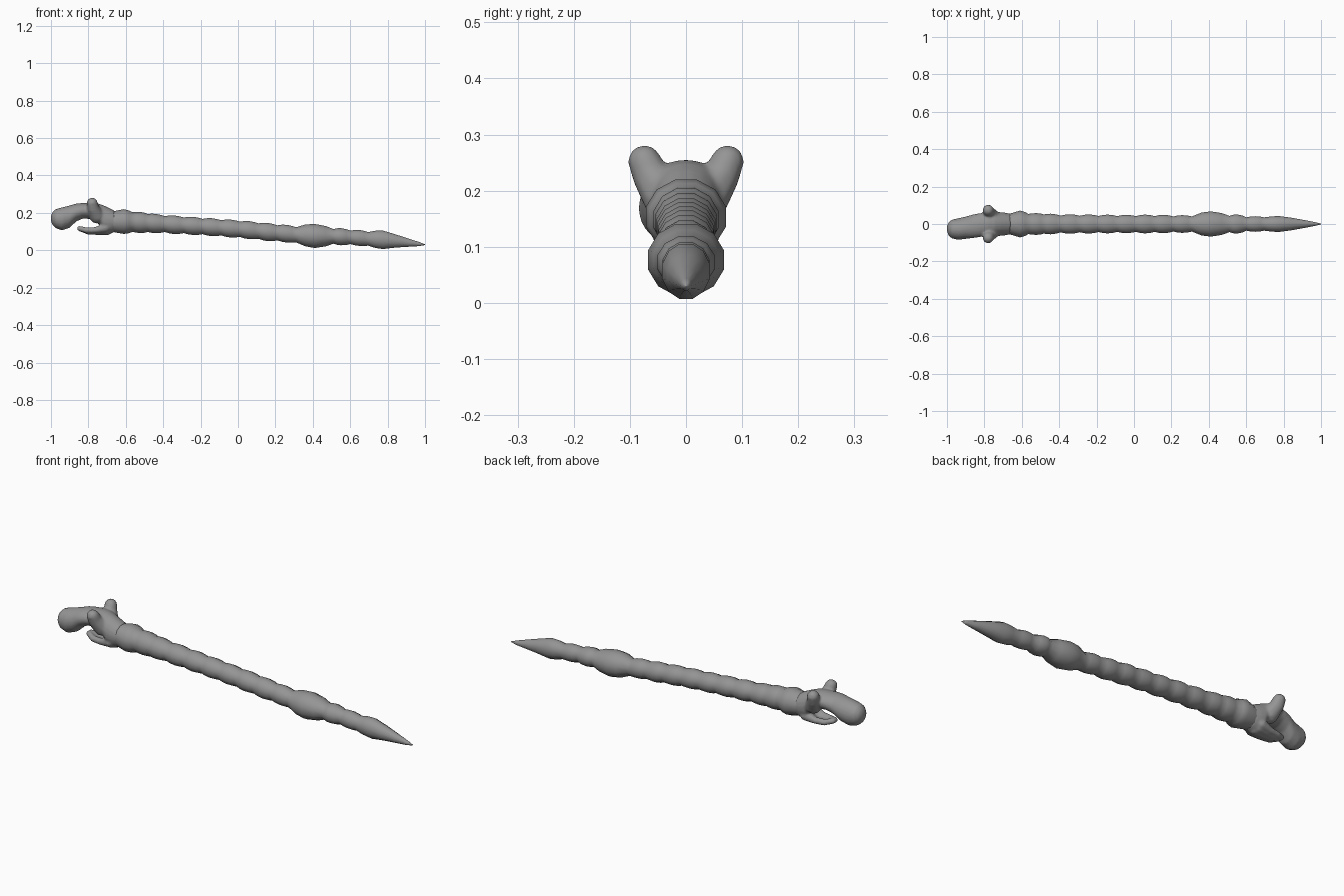
import bpy, bmesh, math
from mathutils import Vector

if "Cube" in bpy.data.objects:
    bpy.data.objects.remove(bpy.data.objects["Cube"])

grey = bpy.data.materials.new("plain grey")
grey.diffuse_color = (0.3, 0.3, 0.3, 1)
grey.use_nodes = True
grey.node_tree.nodes["Principled BSDF"].inputs["Base Color"].default_value = grey.diffuse_color


def loft(bm, rings, sides):
    """Skin elliptical rings (x, y, z, half width, half height) along x."""
    loops = []
    for x, y, z, w, h in rings:
        loops.append([bm.verts.new((x, y + w * math.cos(a), z + h * math.sin(a)))
                      for a in (2 * math.pi * (i + 0.5) / sides for i in range(sides))])
    for a, b in zip(loops, loops[1:]):
        for i in range(sides):
            j = (i + 1) % sides
            bm.faces.new((a[i], a[j], b[j], b[i]))
    bm.faces.new(loops[0])
    bm.faces.new(loops[-1])


def chain(bm, points, steps=8):
    """Rounded limb made of overlapping balls (x, y, z, radius)."""
    for p, q in zip(points, points[1:]):
        for i in range(steps + 1):
            t = i / steps
            x, y, z, r = [u + (v - u) * t for u, v in zip(p, q)]
            res = bmesh.ops.create_icosphere(bm, subdivisions=2, radius=r)
            bmesh.ops.translate(bm, verts=res["verts"], vec=(x, y, z))


def finish(name, bm):
    bmesh.ops.recalc_face_normals(bm, faces=bm.faces)
    me = bpy.data.meshes.new(name)
    bm.to_mesh(me)
    bm.free()
    me.materials.append(grey)
    ob = bpy.data.objects.new(name, me)
    bpy.context.collection.objects.link(ob)
    for p in me.polygons:
        p.use_smooth = True
    return ob


# Segmented body: bead centre x, top z, bottom z, half width
beads = [(-0.61, .222, .085, .074), (-0.52, .207, .09, .06), (-0.445, .197, .09, .057),
         (-0.34, .188, .085, .054), (-0.24, .181, .08, .053), (-0.14, .173, .074, .052),
         (-0.04, .166, .067, .051), (0.06, .158, .058, .052), (0.16, .148, .047, .051),
         (0.26, .138, .04, .049), (0.41, .143, .01, .07), (0.55, .12, .025, .053),
         (0.65, .11, .022, .043), (0.775, .107, .005, .044)]
rings = [(-0.72, 0, .158, .05, .055), (-0.675, 0, .153, .054, .056)]
for i, (x, t, b, w) in enumerate(beads):
    z, h = (t + b) / 2, (t - b) / 2
    if i:
        # crease between neighbouring beads
        px, pz, pw, ph = prev
        k = 0.85 if i > 2 else 0.93
        cx = {10: 0.31, 11: 0.51, 13: 0.695}.get(i, (px + x) / 2)
        cz, cw, ch = (pz + z) / 2, min(pw, w) * k, min(ph, h) * k
        rings.append((px + (cx - px) * .6, 0, pz + (cz - pz) * .6, pw + (cw - pw) * .4, ph + (ch - ph) * .4))
        rings.append((cx, 0, cz, cw, ch))
        rings.append((x + (cx - x) * .5, 0, z + (cz - z) * .5, w + (cw - w) * .25, h + (ch - h) * .25))
    rings.append((x, 0, z, w, h))
    prev = (x, z, w, h)
# pointed tail
rings += [(0.84, 0, .05, .035, .037), (0.91, 0, .041, .022, .023),
          (0.97, 0, .033, .010, .011), (1.0, 0, .03, .002, .002)]
bm = bmesh.new()
loft(bm, rings, 12)
finish("segmented_body", bm)

# Head: drooping snout, skull, horns and open lower jaw fused together
bm = bmesh.new()
loft(bm, [(-1.0, -.025, .17, .014, .014), (-.992, -.026, .17, .034, .034),
          (-.975, -.027, .169, .05, .051), (-.94, -.027, .168, .058, .062),
          (-.90, -.02, .180, .06, .06), (-.865, -.013, .202, .063, .048),
          (-.83, -.007, .211, .064, .042), (-.78, 0, .211, .062, .044),
          (-.745, 0, .195, .063, .055), (-.715, 0, .163, .064, .076),
          (-.69, 0, .157, .061, .07), (-.66, 0, .154, .055, .058)], 20)
for s in (-1, 1):
    # horn
    chain(bm, [(-.755, s * .035, .185, .042), (-.775, s * .062, .225, .034),
               (-.78, s * .074, .252, .030)])
    # jaw rim
    chain(bm, [(-.71, s * .035, .12, .026), (-.76, s * .034, .108, .017),
               (-.81, s * .027, .107, .016), (-.848, s * .008, .117, .014)])
# jaw floor
chain(bm, [(-.70, 0, .11, .03), (-.75, 0, .097, .016), (-.80, 0, .097, .014), (-.845, 0, .115, .014)])
for s in (-1, 1):
    chain(bm, [(-.71, s * .018, .112, .028), (-.76, s * .017, .099, .015), (-.80, s * .014, .1, .015)])
head = finish("head", bm)
m = head.modifiers.new("fuse", 'REMESH')
m.mode = 'VOXEL'
m.voxel_size = 0.006
m.use_smooth_shade = True
m = head.modifiers.new("soften", 'SMOOTH')
m.factor = 0.5
m.iterations = 4
